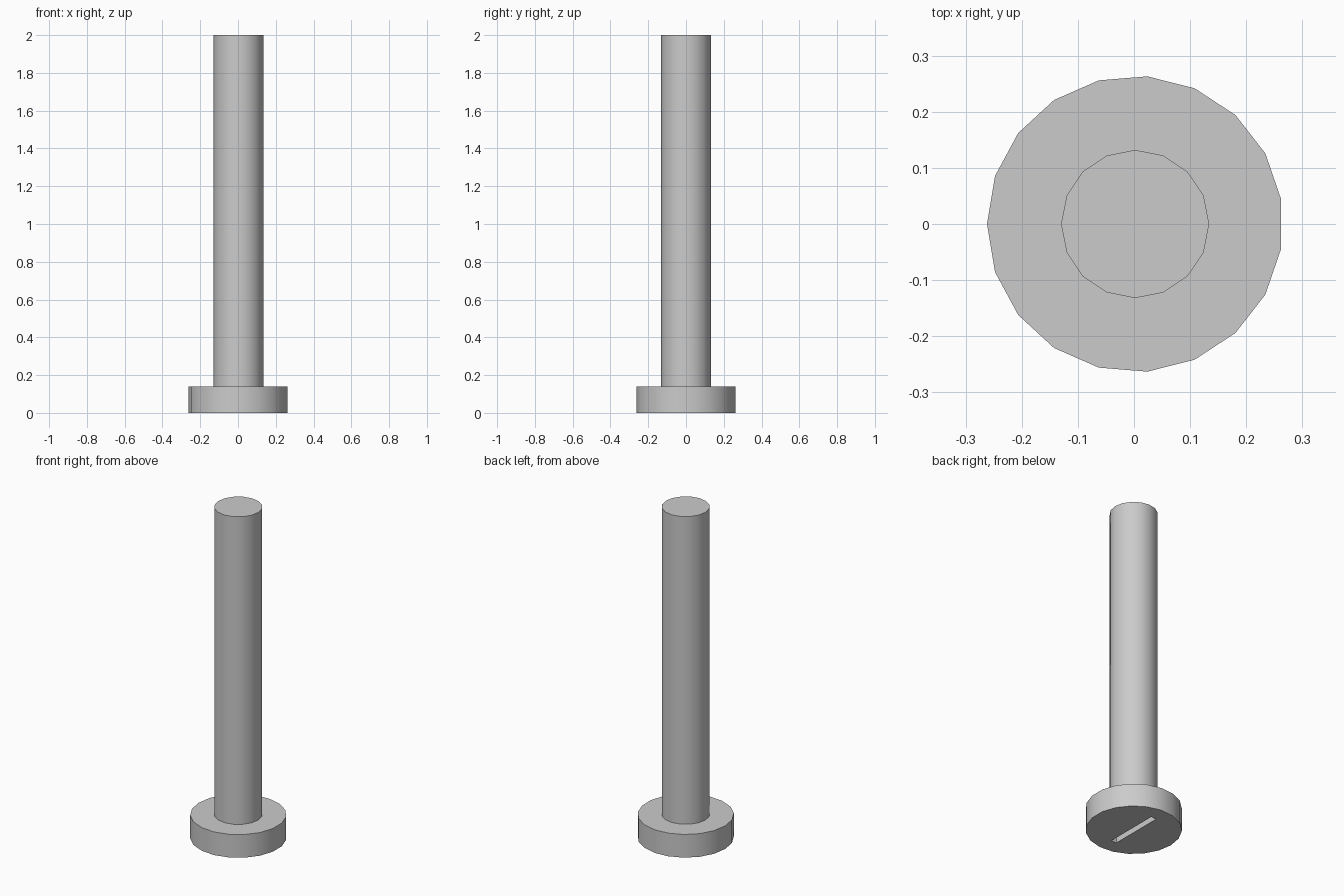
import bpy
import math

cube = bpy.data.objects.get("Cube")
if cube:
    bpy.data.objects.remove(cube, do_unlink=True)

HEAD_H, TOTAL_H = 0.14, 2.0
CENTRE_X = 0.002
SLOT_DEPTH = 0.06

steel = bpy.data.materials.new("light grey metal")
steel.use_nodes = True
grey = (0.6, 0.6, 0.6, 1.0)
steel.diffuse_color = grey
steel.node_tree.nodes["Principled BSDF"].inputs["Base Color"].default_value = grey


def cylinder(name, sides, radius, bottom, top, turn=0.0):
    bpy.ops.mesh.primitive_cylinder_add(
        vertices=sides, radius=radius, depth=top - bottom,
        location=(CENTRE_X, 0, (bottom + top) / 2), rotation=(0, 0, turn))
    obj = bpy.context.object
    obj.name = name
    obj.data.materials.append(steel)
    return obj


def smooth(obj):
    bpy.ops.object.select_all(action="DESELECT")
    obj.select_set(True)
    bpy.context.view_layer.objects.active = obj
    bpy.ops.object.shade_smooth_by_angle(angle=math.radians(30))


# Shaft, sunk slightly into the head
shaft = cylinder("shaft", 16, 0.132, HEAD_H - 0.01, TOTAL_H)
smooth(shaft)

# Flat round head
head = cylinder("head", 19, 0.264, 0, HEAD_H, math.pi / 2)

# Screwdriver slot cut into the underside of the head
bpy.ops.mesh.primitive_cube_add(size=1, location=(CENTRE_X, 0, 0))
cutter = bpy.context.object
cutter.name = "slot_cutter"
cutter.scale = (0.036, 0.34, 2 * SLOT_DEPTH)
cutter.hide_render = True
cutter.data.materials.append(steel)

cut = head.modifiers.new("slot", "BOOLEAN")
cut.operation = "DIFFERENCE"
cut.solver = "EXACT"
cut.object = cutter
bpy.context.view_layer.objects.active = head
bpy.ops.object.modifier_apply(modifier=cut.name)
bpy.data.objects.remove(cutter, do_unlink=True)
smooth(head)
